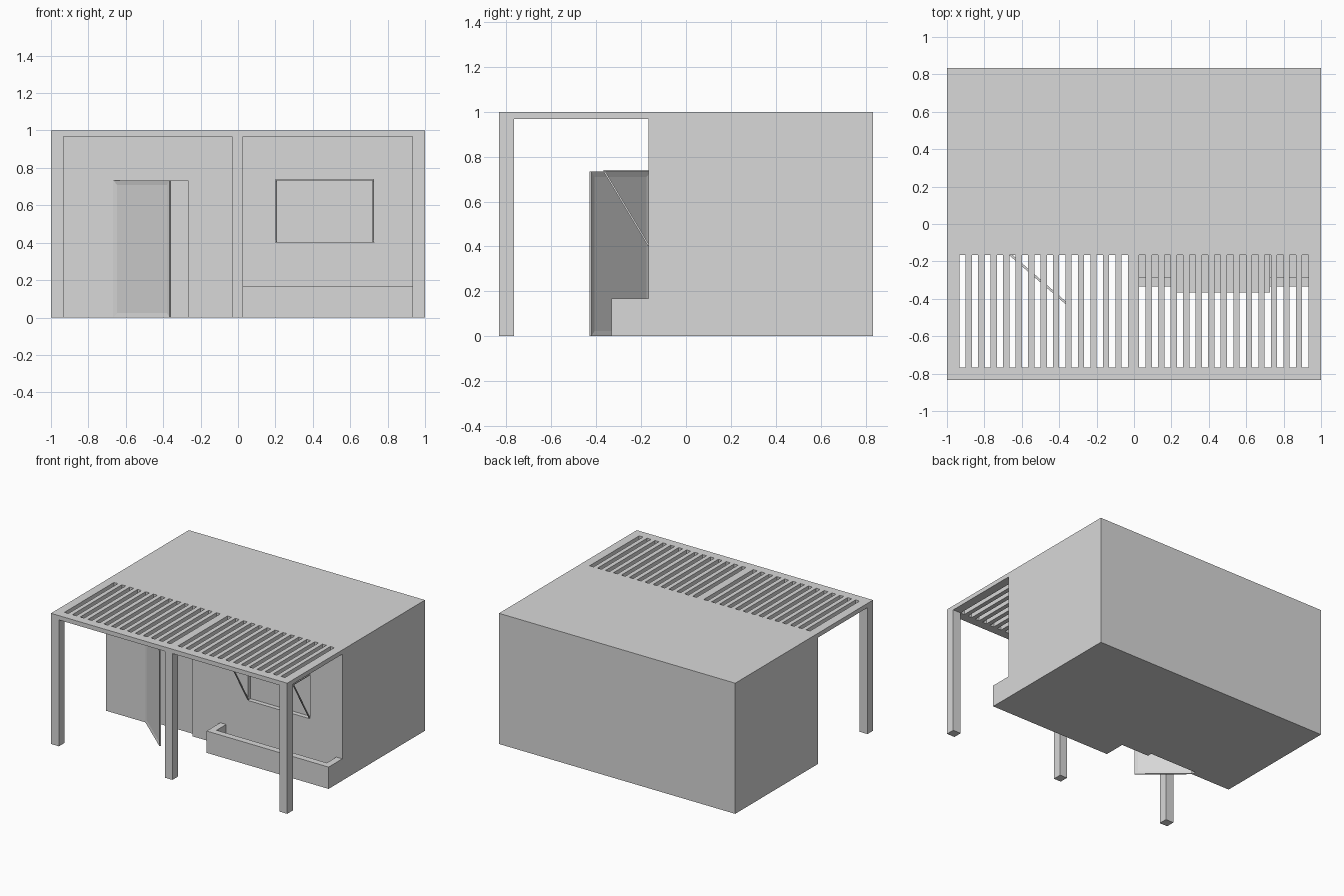
import bpy, bmesh, math
from mathutils import Matrix, Vector

cube = bpy.data.objects.get("Cube")
if cube:
    bpy.data.objects.remove(cube, do_unlink=True)

GREY = (0.69, 0.69, 0.69, 1.0)
mat = bpy.data.materials.new("plain grey")
mat.use_nodes = True
mat.diffuse_color = GREY
bsdf = next(n for n in mat.node_tree.nodes if n.type == 'BSDF_PRINCIPLED')
bsdf.inputs["Base Color"].default_value = GREY


def add_box(bm, x0, x1, y0, y1, z0, z1):
    size = Matrix.Diagonal((x1 - x0, y1 - y0, z1 - z0, 1))
    centre = Matrix.Translation(((x0 + x1) / 2, (y0 + y1) / 2, (z0 + z1) / 2))
    return bmesh.ops.create_cube(bm, size=1, matrix=centre @ size)["verts"]


def finish(name, bm):
    mesh = bpy.data.meshes.new(name)
    bm.to_mesh(mesh)
    bm.free()
    mesh.materials.append(mat)
    obj = bpy.data.objects.new(name, mesh)
    bpy.context.collection.objects.link(obj)
    return obj


def boxes(name, *bounds):
    bm = bmesh.new()
    for b in bounds:
        add_box(bm, *b)
    return finish(name, bm)


def cut(target, cutter):
    mod = target.modifiers.new("cut", 'BOOLEAN')
    mod.operation = 'DIFFERENCE'
    mod.solver = 'EXACT'
    mod.object = cutter
    bpy.context.view_layer.objects.active = target
    bpy.ops.object.modifier_apply(modifier=mod.name)
    bpy.data.objects.remove(cutter, do_unlink=True)


WALL, FRONT, BACK = -0.167, -0.833, 0.833
POST, ROOF, TOP = 0.067, 0.967, 1.0
HEAD = 0.733            # top of door and window
RECESS = WALL + 0.035
INNER = FRONT + POST    # back of the front beam

# House body with recessed doorway and window
house = boxes("house_body", (-1, 1, WALL, BACK, 0, TOP))
cut(house, boxes("door_cutter", (-0.667, -0.267, WALL - 0.1, RECESS, -0.1, HEAD)))
cut(house, boxes("window_cutter", (0.2, 0.727, WALL - 0.1, RECESS, 0.4, HEAD)))

# Posts
bays = [(-1 + POST, -0.033), (0.028, 1 - POST)]
post_spans = [(-1, bays[0][0]), (bays[0][1], bays[1][0]), (bays[1][1], 1)]
for label, (a, b) in zip(("right", "middle", "left"), post_spans):
    boxes(label + "_post", (a, b, FRONT, INNER, 0, ROOF))

# Pergola roof: front beam, cross beams and slats between open slots
boxes("front_beam", (-1, 1, FRONT, INNER, ROOF, TOP))
boxes("cross_beams", *[(a, b, INNER, WALL, ROOF, TOP) for a, b in post_spans])
SLOTS = 14
slats = []
for a, b in bays:
    step = (b - a) / (2 * SLOTS - 1)
    slats += [(a + (2 * i + 1) * step, a + (2 * i + 2) * step, INNER, WALL, ROOF, TOP)
              for i in range(SLOTS - 1)]
boxes("roof_slats", *slats)

# Planter trough against the wall
RIM, PX, PY, PZ = 0.05, -0.033, -0.333, 0.167
boxes("planter",
      (PX, 1, PY, PY + RIM, 0, PZ),
      (PX, PX + RIM, PY + RIM, WALL, 0, PZ),
      (1 - RIM, 1, PY + RIM, WALL, 0, PZ),
      (PX + RIM, 1 - RIM, PY + RIM, WALL, 0, 0.033))

# Window flap opened flat, held by two diagonal stays
FLAP = WALL - 0.2
boxes("window_flap", (0.2, 0.727, FLAP, WALL, HEAD, HEAD + 0.008))
low, high = Vector((0, WALL, 0.405)), Vector((0, FLAP + 0.004, HEAD))
run = high - low
for label, x in (("right", 0.204), ("left", 0.723)):
    bm = bmesh.new()
    verts = add_box(bm, -0.004, 0.004, -0.004, 0.004, 0, run.length)
    turn = Vector((0, 0, 1)).rotation_difference(run).to_matrix().to_4x4()
    bmesh.ops.transform(bm, verts=verts,
                        matrix=Matrix.Translation(low + Vector((x, 0, 0))) @ turn)
    finish(label + "_window_stay", bm)

# Door leaf swung open, with a shallow sunk panel on both sides
bm = bmesh.new()
add_box(bm, 0, 0.4, 0, 0.012, 0, HEAD)
bm.normal_update()
for face in [f for f in bm.faces if abs(f.normal.y) > 0.9]:
    bmesh.ops.inset_individual(bm, faces=[face], thickness=0.033, depth=0)
    bmesh.ops.translate(bm, verts=face.verts[:], vec=face.normal * -0.004)
door = finish("door_leaf", bm)
door.location = (-0.667, WALL, 0)
door.rotation_euler.z = math.radians(-41)
